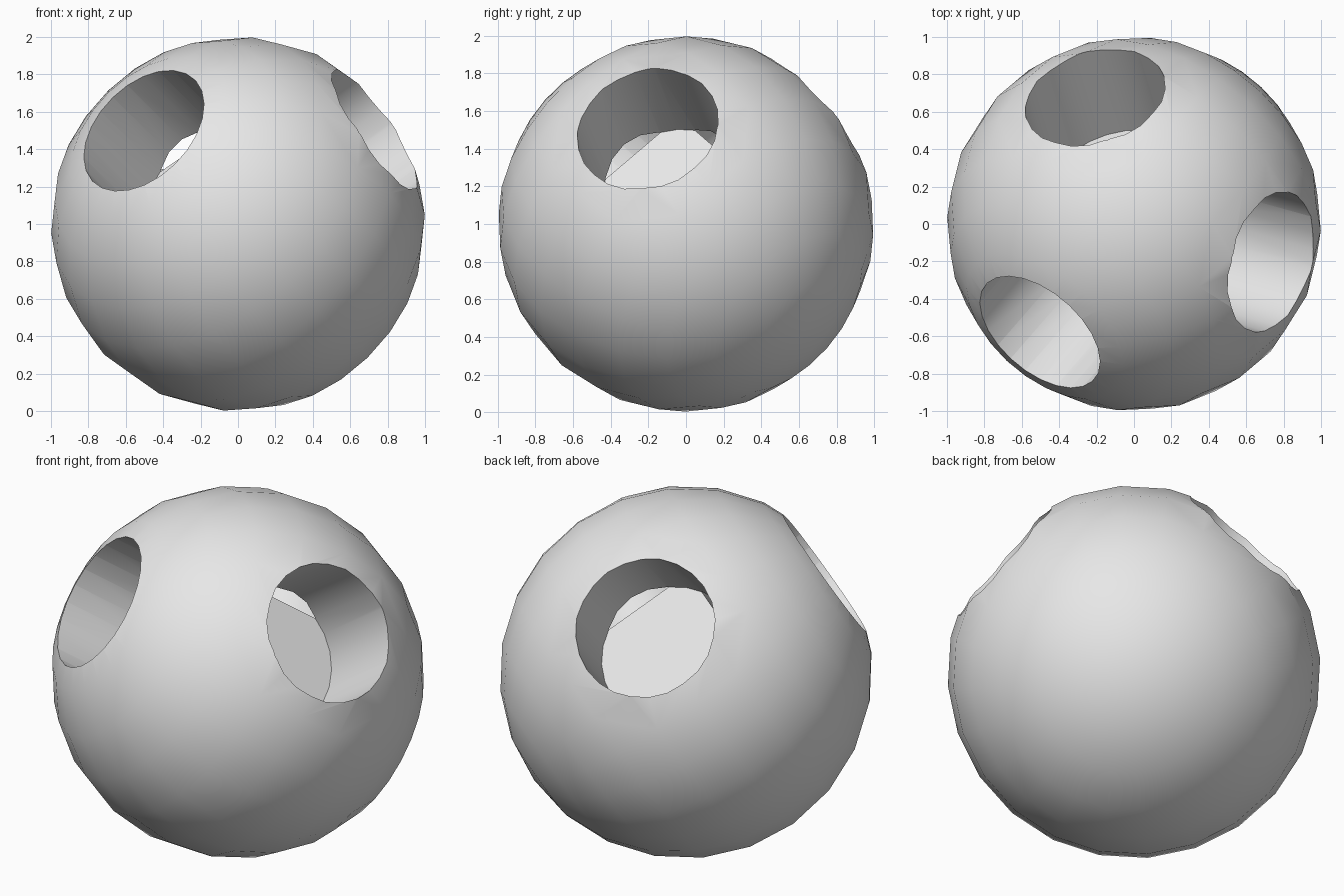
import bpy
import math
from mathutils import Matrix, Vector

default = bpy.data.objects.get("Cube")
if default:
    bpy.data.objects.remove(default, do_unlink=True)

HOLE_RADIUS = 0.385
FLOOR = 0.33          # distance of each hole floor from the ball centre
OUTER = 1.2
SIDES = 24

# Tilted frame: the three holes lie on its three perpendicular axes
axis_x = Vector((0.803, -0.222, 0.553)).normalized()
axis_y = Vector((-0.222, 0.742, 0.635))
axis_y = (axis_y - axis_x * axis_y.dot(axis_x)).normalized()
axis_z = axis_x.cross(axis_y)
tilt = Matrix((axis_x, axis_y, axis_z)).transposed().to_4x4()
placement = Matrix.Translation((0, 0, 1)) @ tilt

grey = bpy.data.materials.new("light_grey")
grey.use_nodes = True
grey.diffuse_color = (0.8, 0.8, 0.8, 1)
grey.node_tree.nodes["Principled BSDF"].inputs["Base Color"].default_value = (0.8, 0.8, 0.8, 1)

# Ball
bpy.ops.mesh.primitive_uv_sphere_add(segments=SIDES, ring_count=SIDES // 2, radius=1)
ball = bpy.context.object
ball.name = "drilled_ball"
ball.data.materials.append(grey)
ball.matrix_world = placement

# Three flat-bottomed round holes
turns = {
    "side_hole": Matrix.Rotation(math.pi / 2, 4, 'Y'),
    "back_hole": Matrix.Rotation(-math.pi / 2, 4, 'X'),
    "front_hole": Matrix.Identity(4),
}
for name, turn in turns.items():
    bpy.ops.mesh.primitive_cylinder_add(vertices=SIDES, radius=HOLE_RADIUS, depth=OUTER - FLOOR)
    cutter = bpy.context.object
    cutter.name = name + "_cutter"
    cutter.hide_render = True
    cutter.data.materials.append(grey)
    cutter.matrix_world = placement @ turn @ Matrix.Translation((0, 0, (OUTER + FLOOR) / 2))
    bpy.context.view_layer.update()

    cut = ball.modifiers.new(name, 'BOOLEAN')
    cut.operation = 'DIFFERENCE'
    cut.solver = 'EXACT'
    cut.object = cutter
    bpy.context.view_layer.objects.active = ball
    bpy.ops.object.modifier_apply(modifier=cut.name)
    bpy.data.objects.remove(cutter, do_unlink=True)

# Smooth ball and hole walls, sharp rims and floors
bpy.ops.object.select_all(action='DESELECT')
ball.select_set(True)
bpy.context.view_layer.objects.active = ball
bpy.ops.object.shade_smooth_by_angle(angle=math.radians(30))
